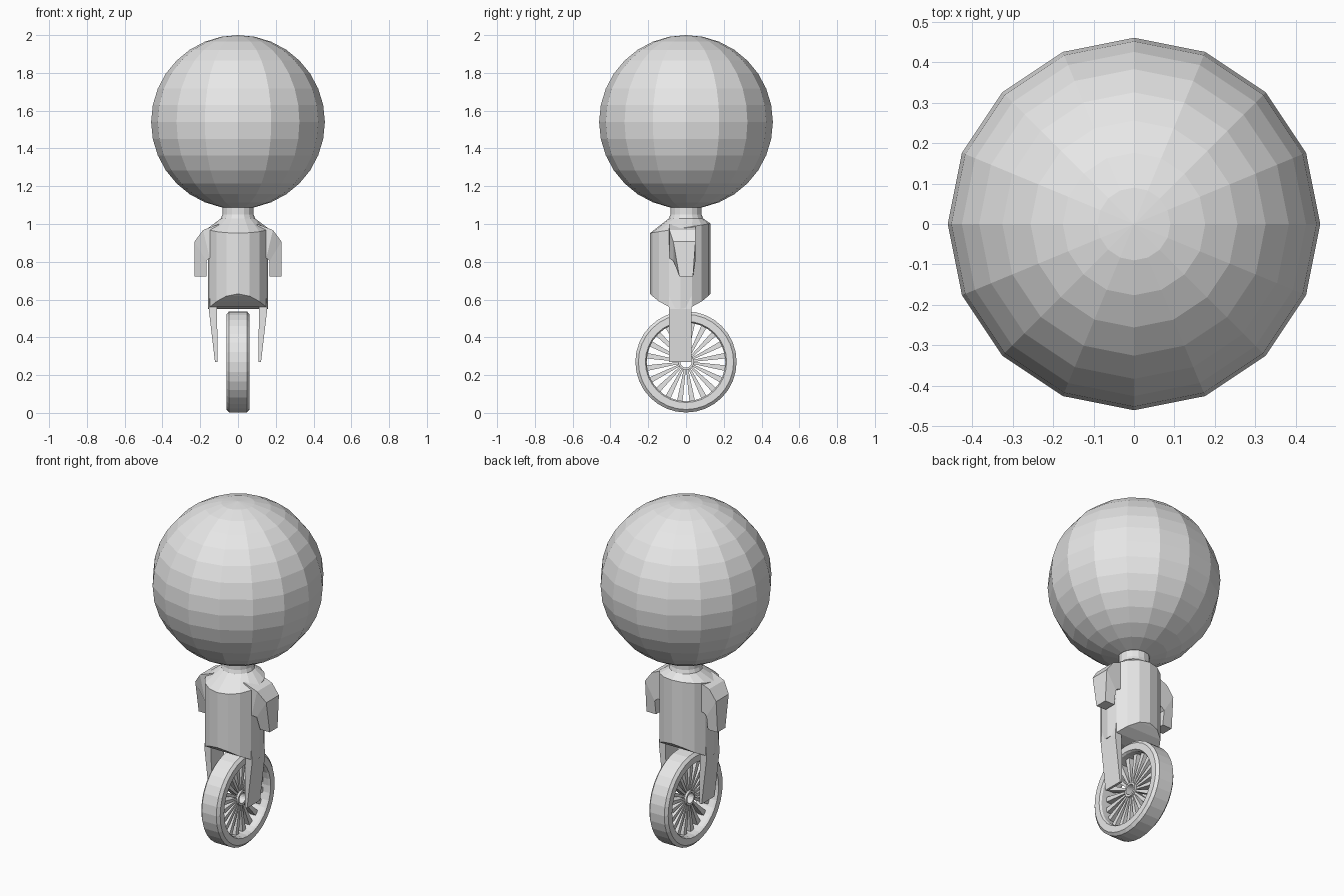
import bpy
import bmesh
from math import sin, cos, pi, tau
from mathutils import Matrix, Vector

default = bpy.data.objects.get("Cube")
if default:
    bpy.data.objects.remove(default)

grey = bpy.data.materials.new("plain grey")
grey.use_nodes = True
grey.diffuse_color = (0.8, 0.8, 0.8, 1)
grey.node_tree.nodes["Principled BSDF"].inputs["Base Color"].default_value = (0.8, 0.8, 0.8, 1)


def finish(bm, name):
    bmesh.ops.recalc_face_normals(bm, faces=bm.faces)
    mesh = bpy.data.meshes.new(name)
    bm.to_mesh(mesh)
    bm.free()
    mesh.materials.append(grey)
    obj = bpy.data.objects.new(name, mesh)
    bpy.context.collection.objects.link(obj)
    return obj


def loft(bm, rings, caps=True, closed=False):
    """Skin a list of equally long point rings with quads."""
    loops = [[bm.verts.new(p) for p in ring] for ring in rings]
    pairs = list(zip(loops, loops[1:]))
    if closed:
        pairs.append((loops[-1], loops[0]))
    for a, b in pairs:
        for i in range(len(a)):
            j = (i + 1) % len(a)
            bm.faces.new((a[i], a[j], b[j], b[i]))
    if caps and not closed:
        bm.faces.new(loops[0])
        bm.faces.new(loops[-1])
    return loops


# Head: round ball
bm = bmesh.new()
bmesh.ops.create_uvsphere(bm, u_segments=16, v_segments=16, radius=0.46,
                          matrix=Matrix.Translation((0, 0, 1.54)))
finish(bm, "head")

# Torso with arched hem, sloping shoulders and neck
SIDES = 16
angles = [tau * i / SIDES for i in range(SIDES)]


def body_ring(radius, y, height):
    return [(radius * cos(a), y + radius * sin(a), height(a)) for a in angles]


bm = bmesh.new()
rings = [body_ring(0.16, -0.03, lambda a: 0.55 + 0.08 * sin(a) ** 2),
         body_ring(0.16, -0.03, lambda a: 0.977 + 0.025 * sin(a)),
         body_ring(0.09, 0, lambda a: 1.03),
         body_ring(0.083, 0, lambda a: 1.05),
         body_ring(0.083, 0, lambda a: 1.11)]
loops = loft(bm, rings, caps=False)
bm.faces.new(loops[-1])
# Saddle-shaped underside, strips running from side to side
hem = loops[0]
quarter = SIDES // 4
order = [hem[(quarter + i) % SIDES] for i in range(SIDES)]
for i in range(SIDES // 2):
    strip = (order[i], order[i + 1], order[-i - 1], order[-i])
    bm.faces.new(list(dict.fromkeys(strip)))
finish(bm, "torso_and_neck")


def section(p, q, y0, y1):
    return [(p[0], y0, p[1]), (p[0], y1, p[1]), (q[0], y1, q[1]), (q[0], y0, q[1])]


def mirrored(rings, side):
    return [[(x * side, y, z) for x, y, z in ring] for ring in rings]


# Arms and fork legs
arm = [section((0.10, 1.00), (0.10, 0.83), -0.09, 0.05),
       section((0.185, 0.968), (0.15, 0.82), -0.088, 0.05),
       section((0.23, 0.907), (0.168, 0.805), -0.067, 0.05),
       section((0.23, 0.722), (0.168, 0.722), -0.035, 0.037)]
leg = [section((0.122, 0.27), (0.108, 0.27), -0.09, 0.03),
       section((0.155, 0.55), (0.111, 0.55), -0.09, 0.03),
       section((0.148, 0.62), (0.111, 0.62), -0.09, 0.03)]
for side, label in ((1, "left"), (-1, "right")):
    for part, shape in (("arm", arm), ("fork_leg", leg)):
        bm = bmesh.new()
        loft(bm, mirrored(shape, side))
        finish(bm, label + "_" + part)

# Wheel: tyre, hub and tapered spokes
AXLE = Vector((0, 0, 0.27))


def wheel_ring(profile, name, segments):
    bm = bmesh.new()
    rings = [[AXLE + Vector((x, r * sin(tau * i / segments), r * cos(tau * i / segments)))
              for i in range(segments)] for x, r in profile]
    loft(bm, rings, closed=True)
    finish(bm, name)


half_tyre = [(0.047, 0.268), (0.061, 0.252), (0.061, 0.215), (0.05, 0.208)]
wheel_ring(half_tyre + [(-x, r) for x, r in reversed(half_tyre)], "tyre", 32)
wheel_ring([(0.03, 0.042), (0.03, 0.03), (-0.03, 0.03), (-0.03, 0.042)], "hub", 20)

SPOKES = 20
bm = bmesh.new()
for k in range(SPOKES):
    turn = Matrix.Rotation(tau * (k + 0.5) / SPOKES, 3, "X")
    rings = []
    for r, depth, width in ((0.036, 0.018, 0.005), (0.212, 0.018, 0.015)):
        rings.append([AXLE + turn @ Vector((sx * depth, sy * width, r))
                      for sx, sy in ((1, 1), (-1, 1), (-1, -1), (1, -1))])
    loft(bm, rings)
finish(bm, "spokes")
